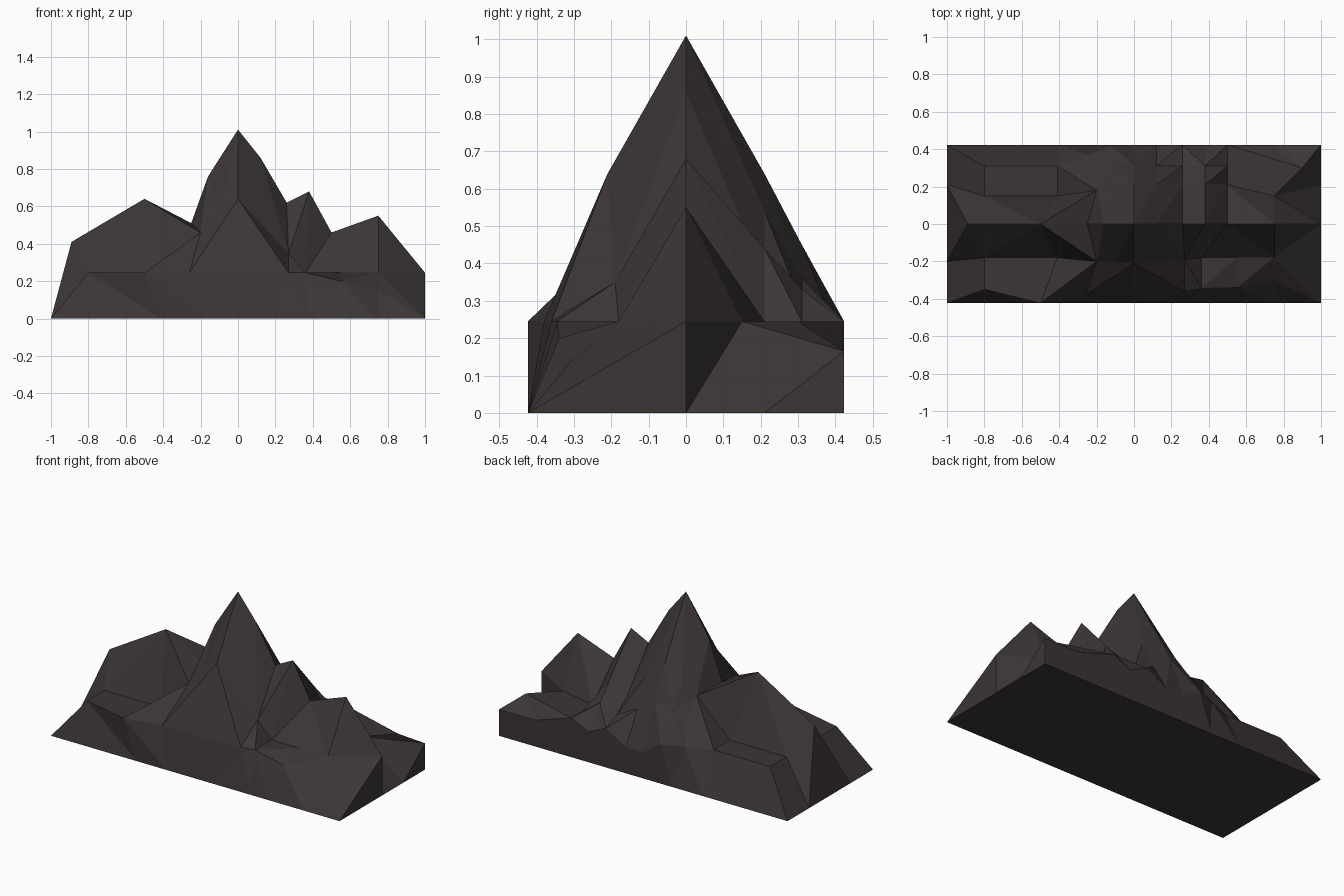
import bpy
import bmesh

cube = bpy.data.objects.get("Cube")
if cube:
    bpy.data.objects.remove(cube, do_unlink=True)

HALF = 0.423     # half depth of the base
SHELF = 0.245    # height of the flat ledges
LOW = 0.165      # height of the dips along the back edge

# Columns running from the low end to the cliff end
COLUMNS = [-1, -0.8, -0.41, -0.2, -0.12, 0, 0.12, 0.26, 0.38, 0.5, 0.75, 1]


def contour(depth, heights, shifts=None):
    """One line of points across the mountain; shifts replace a column's (x, y)."""
    points = [(x, depth, z) for x, z in zip(COLUMNS, heights)]
    for index, (x, y) in (shifts or {}).items():
        points[index] = (x, y, points[index][2])
    return points


def swapped(points, changes):
    """The same contour with some points exchanged."""
    return [changes.get(index, point) for index, point in enumerate(points)]


def flat(depth):
    return contour(depth, [0] * len(COLUMNS))


# Front ledge, in front of the lower slopes
front_ledge = contour(
    -0.38,
    [0] + [SHELF] * 8 + [0.2, 0.15, 0],
    {0: (-1, -HALF), 1: (-0.8, -0.35), 2: (-0.5, -HALF), 3: (-0.26, -0.38),
     4: (-0.26, -0.38), 6: (0.27, -0.36), 7: (0.27, -0.36),
     8: (0.36, -0.345), 9: (0.55, -0.34), 10: (0.75, -0.3), 11: (1, -HALF)})

# Front shoulder of the peaks
front_shoulder = contour(
    -0.2,
    [0, SHELF, SHELF, 0.46, 0.55, 0.64, 0.5, 0.35, SHELF, SHELF, SHELF, 0],
    {1: (-0.8, -0.18), 2: (-0.41, -0.18), 4: (-0.1, -0.205), 5: (0, -0.21),
     6: (0.13, -0.2), 7: (0.27, -0.19), 8: (0.36, -0.18),
     9: (0.55, -0.18), 10: (0.75, -0.18), 11: (1, -HALF)})

# Ridge with all the summits
ridge = contour(
    0,
    [0, 0.41, 0.64, 0.51, 0.76, 1.01, 0.86, 0.62, 0.68, 0.46, 0.55, SHELF],
    {1: (-0.89, 0), 2: (-0.5, 0), 3: (-0.25, 0), 4: (-0.16, 0)})

# Back shoulder of the peaks
back_shoulder = contour(
    0.21,
    [0, SHELF, SHELF, 0.48, 0.55, 0.64, 0.54, 0.37, 0.44, SHELF, SHELF, 0],
    {1: (-0.8, 0.15), 2: (-0.41, 0.15), 3: (-0.2, 0.18), 10: (0.75, 0.15)})

# Back spurs and gullies
back_spurs = contour(
    0.31,
    [0, SHELF, SHELF, 0.33, 0.41, 0.45, 0.36, 0.29, 0.33, SHELF, SHELF, LOW],
    {10: (0.9, 0.3), 11: (1, HALF)})

# Jagged back edge above the rear wall
back_edge = contour(
    HALF,
    [0, SHELF, SHELF, SHELF, SHELF, LOW, LOW, SHELF, 0.19, SHELF, LOW, LOW],
    {1: (-0.8, 0.31), 2: (-0.41, 0.31), 3: (-0.25, 0.37)})

# The ridge drops as a sheer corner at the cliff end, with a notch behind it;
# the front saddle is a fan that meets the ridge in one point
cliff_top = ridge[-1]
cliff_foot = (1, 0, 0)
end = len(COLUMNS) - 1
saddle = 9

contours = [flat(-HALF), front_ledge, front_shoulder,
            swapped(front_shoulder, {saddle: ridge[saddle], end: cliff_top}),
            ridge,
            swapped(back_shoulder, {end: cliff_top}),
            swapped(back_shoulder, {end: cliff_foot}),
            back_shoulder, back_spurs, back_edge, flat(HALF)]


def build_mountain(name, rows, material):
    bm = bmesh.new()
    shared = {}

    def vertex(point):
        key = tuple(round(value, 4) for value in point)
        if key not in shared:
            shared[key] = bm.verts.new(key)
        return shared[key]

    def face(points):
        corners = list(dict.fromkeys(vertex(point) for point in points))
        if len(corners) > 2 and not bm.faces.get(corners):
            bm.faces.new(corners)

    def patch(a, b, c, d):
        """Two triangles that meet along the higher diagonal."""
        if len({a, b, c, d}) < 4:
            face([a, b, c, d])
        elif a[2] + c[2] > b[2] + d[2]:
            face([a, b, c])
            face([a, c, d])
        else:
            face([a, b, d])
            face([b, c, d])

    # Slopes between neighbouring contours
    for near, far in zip(rows, rows[1:]):
        for i in range(len(COLUMNS) - 1):
            patch(near[i], near[i + 1], far[i + 1], far[i])

    # Cliff end on both sides of the notch, then the underside
    notch = back_shoulder[-1]
    face([rows[0][-1], cliff_foot, cliff_top])
    face([notch, rows[-1][-1], back_edge[-1]])
    low_end = [row[0] for row in rows]
    face(low_end + rows[-1][1:] + [notch, cliff_foot] + rows[0][:0:-1])

    bmesh.ops.recalc_face_normals(bm, faces=bm.faces)
    bmesh.ops.triangulate(bm, faces=bm.faces)
    mesh = bpy.data.meshes.new(name)
    bm.to_mesh(mesh)
    bm.free()
    mesh.materials.append(material)
    obj = bpy.data.objects.new(name, mesh)
    bpy.context.collection.objects.link(obj)


# Dark rock colour
rock = bpy.data.materials.new("dark_rock")
rock.use_nodes = True
colour = (0.045, 0.036, 0.036, 1)
rock.diffuse_color = colour
rock.node_tree.nodes["Principled BSDF"].inputs["Base Color"].default_value = colour

build_mountain("mountain", contours, rock)
